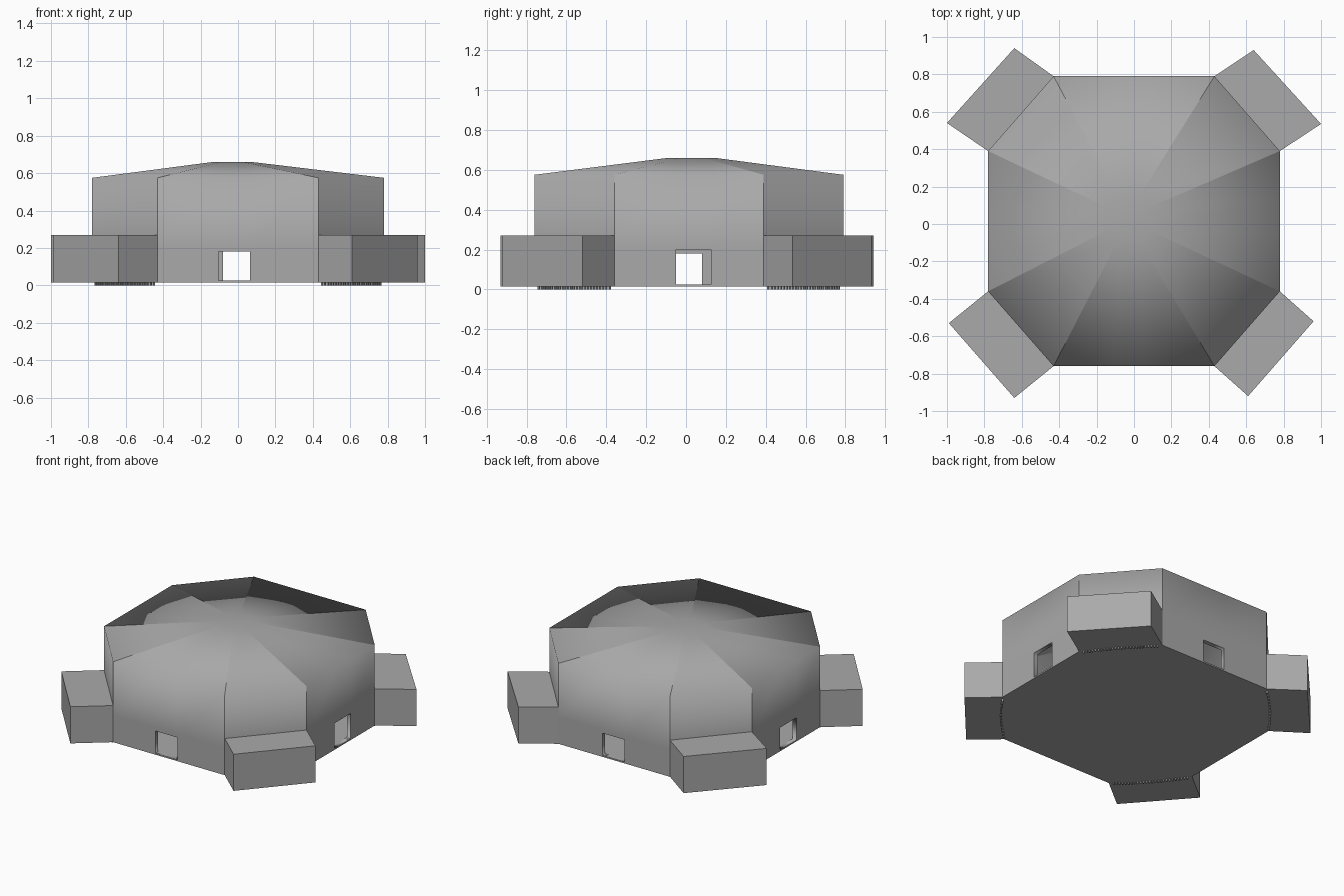
import bpy, bmesh
from mathutils import Vector

cube = bpy.data.objects.get("Cube")
if cube:
    bpy.data.objects.remove(cube, do_unlink=True)

grey = bpy.data.materials.new("concrete_grey")
grey.use_nodes = True
colour = (0.4, 0.4, 0.4, 1)
grey.diffuse_color = colour
grey.node_tree.nodes["Principled BSDF"].inputs["Base Color"].default_value = colour

BASE, EAVE, PEAK = 0.015, 0.575, 0.66
ROWS = [BASE, 0.025, 0.18, 0.20, EAVE]
BOX_TOP = 0.27

# Octagon plan, counter-clockwise from the left end of the front wall
PLAN = [Vector(p) for p in [(-.43, -.76), (.43, -.76), (.78, -.36), (.78, .39),
                            (.43, .79), (-.43, .79), (-.78, .39), (-.78, -.36)]]
# Door per straight wall: start and end along the wall, top row index
DOORS = {0: (.38, .575, 2), 2: (.413, .647, 3), 4: (.395, .593, 2), 6: (.413, .653, 2)}


def finish(bm, name):
    bmesh.ops.recalc_face_normals(bm, faces=bm.faces)
    mesh = bpy.data.meshes.new(name)
    bm.to_mesh(mesh)
    bm.free()
    mesh.materials.append(grey)
    obj = bpy.data.objects.new(name, mesh)
    bpy.context.collection.objects.link(obj)
    return obj


def prism(bm, outline, z0, z1):
    low = [bm.verts.new((p[0], p[1], z0)) for p in outline]
    high = [bm.verts.new((p[0], p[1], z1)) for p in outline]
    bm.faces.new(low[::-1])
    bm.faces.new(high)
    for i in range(len(low)):
        j = (i + 1) % len(low)
        bm.faces.new((low[i], low[j], high[j], high[i]))


# Walls with door openings, and a shallow roof blending over the eaves
bm = bmesh.new()
corner = [[bm.verts.new((p.x, p.y, z)) for z in ROWS] for p in PLAN]
hub = Vector((-.03, .025))
cap = [bm.verts.new((hub.x + p.x * .13, hub.y + p.y * .15, PEAK)) for p in PLAN]
for i, a in enumerate(PLAN):
    j = (i + 1) % len(PLAN)
    columns = [corner[i]]
    door = DOORS.get(i)
    if door:
        for u in door[:2]:
            p = a.lerp(PLAN[j], u)
            columns.append([bm.verts.new((p.x, p.y, z)) for z in ROWS])
    columns.append(corner[j])
    for c in range(len(columns) - 1):
        for r in range(len(ROWS) - 1):
            if door and c == 1 and 1 <= r < door[2]:
                continue
            l, k = columns[c], columns[c + 1]
            bm.faces.new((l[r], k[r], k[r + 1], l[r + 1]))
    bm.faces.new([c[-1] for c in columns] + [cap[j], cap[i]])
bm.faces.new(cap)
bm.verts.ensure_lookup_table()
for f in bm.faces:
    f.smooth = True
# Sharp corners, hip lines and door rims
hips = {v for col in corner for v in col} | set(cap)
for e in bm.edges:
    d = e.verts[0].co - e.verts[1].co
    upright = abs(d.z) > .001 and all(v in hips for v in e.verts)
    if upright or e.is_boundary:
        e.smooth = False
hall = finish(bm, "hall_walls_and_roof")
shell = hall.modifiers.new("wall_thickness", "SOLIDIFY")
shell.thickness = 0.03
shell.offset = -1

# Floor slab
bm = bmesh.new()
prism(bm, [p * .995 for p in PLAN], BASE, ROWS[1])
finish(bm, "floor_slab")

# Corner annexes on the chamfered walls, with a bowed row of feet below each
OUTER = {1: ((.61, -.92), (.96, -.52)), 3: ((1, .535), (.64, .93)),
         5: ((-.64, .94), (-1, .54)), 7: ((-.99, -.53), (-.64, -.93))}
NAMES = {1: "front_left", 3: "back_left", 5: "back_right", 7: "front_right"}
for i, (near, far) in OUTER.items():
    a, b = PLAN[i], PLAN[(i + 1) % len(PLAN)]
    bm = bmesh.new()
    prism(bm, [a, near, far, b], BASE, BOX_TOP)
    finish(bm, NAMES[i] + "_annex")

    bm = bmesh.new()
    along = (b - a).normalized()
    out = Vector((along.y, -along.x))
    count = 26
    for n in range(count):
        u = (n + .5) / count
        p = a.lerp(b, .04 + .92 * u) + out * (.06 * u * (1 - u))
        s, t = along * .004, out * .005
        prism(bm, [p - s - t, p + s - t, p + s + t, p - s + t], 0, BASE + .002)
    finish(bm, NAMES[i] + "_feet")
